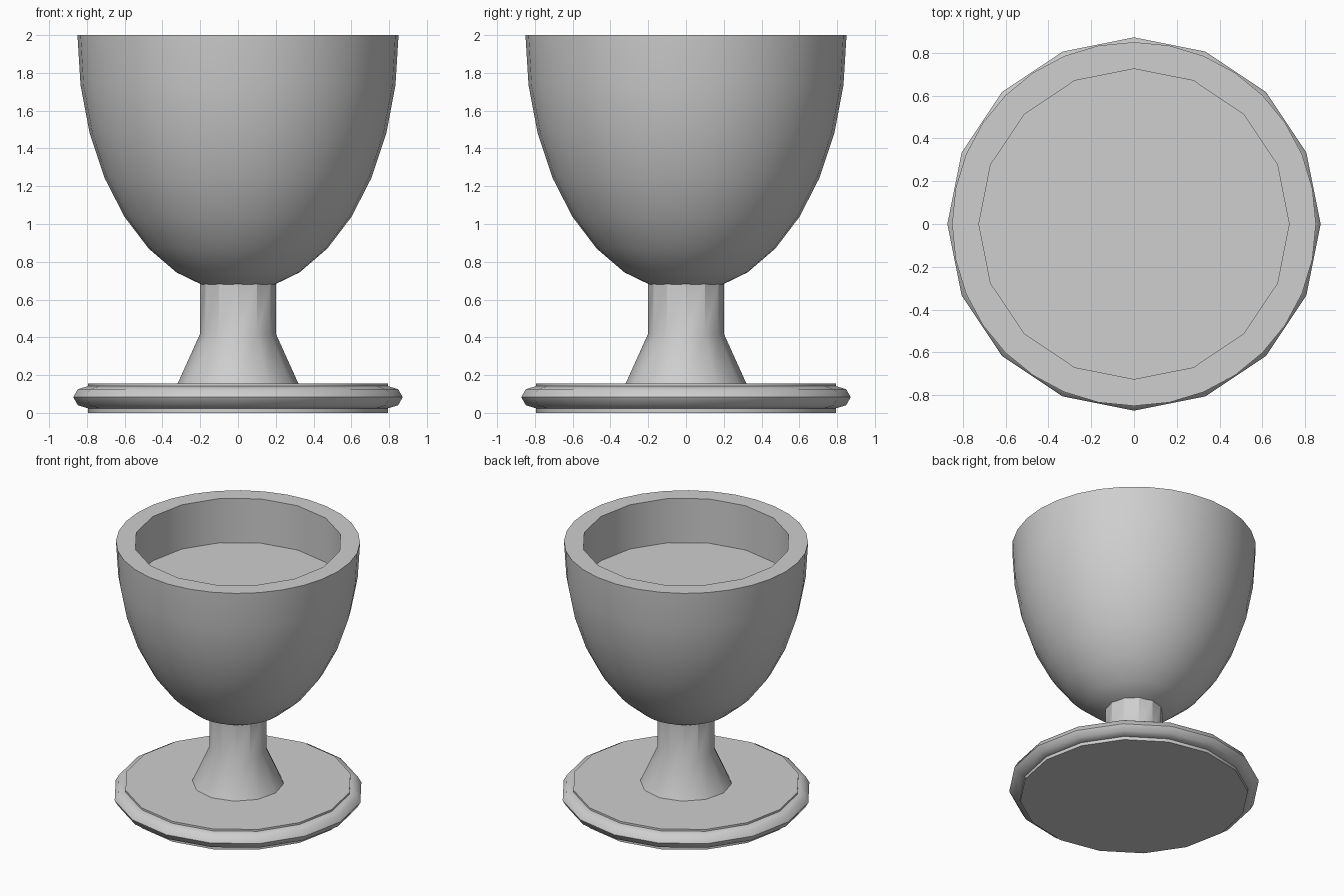
import bpy, bmesh
from math import sin, cos, pi, radians

cube = bpy.data.objects.get("Cube")
if cube:
    bpy.data.objects.remove(cube, do_unlink=True)

grey = bpy.data.materials.new("plain grey")
grey.use_nodes = True
grey.diffuse_color = (0.62, 0.62, 0.62, 1)
grey.node_tree.nodes["Principled BSDF"].inputs["Base Color"].default_value = (0.62, 0.62, 0.62, 1)


def spin(bm, profile, sides, closed=False):
    """Turn a list of (radius, height) points around z; returns the rings of vertices."""
    rings = [[bm.verts.new((r * cos(2 * pi * i / sides), r * sin(2 * pi * i / sides), z))
              for i in range(sides)] for r, z in profile]
    pairs = list(zip(rings, rings[1:]))
    if closed:
        pairs.append((rings[-1], rings[0]))
    for low, high in pairs:
        for i in range(sides):
            j = (i + 1) % sides
            bm.faces.new((low[i], low[j], high[j], high[i]))
    return rings


def finish(bm, name, angle=30):
    bmesh.ops.recalc_face_normals(bm, faces=bm.faces)
    mesh = bpy.data.meshes.new(name)
    bm.to_mesh(mesh)
    bm.free()
    mesh.materials.append(grey)
    obj = bpy.data.objects.new(name, mesh)
    bpy.context.collection.objects.link(obj)
    bpy.ops.object.select_all(action='DESELECT')
    obj.select_set(True)
    bpy.context.view_layer.objects.active = obj
    bpy.ops.object.shade_smooth_by_angle(angle=radians(angle))


def turned_solid(name, profile, sides, angle=30):
    bm = bmesh.new()
    rings = spin(bm, profile, sides)
    bm.faces.new(rings[0])
    bm.faces.new(rings[-1])
    finish(bm, name, angle)


# Foot: flat disc with a squashed rounded rim
turned_solid("foot_disc", [(0.795, 0), (0.795, 0.156)], 16)
bm = bmesh.new()
spin(bm, [(0.79 + 0.082 * cos(k * pi / 4), 0.083 + 0.06 * sin(k * pi / 4))
          for k in range(8)], 16, closed=True)
finish(bm, "foot_rim", 48)

# Stem: faceted neck flaring toward the foot
turned_solid("stem", [(0.32, 0.155), (0.2, 0.42), (0.2, 0.7)], 12, 29)

# Bowl: half ellipsoid, flat lip and a shallow well
bm = bmesh.new()
outside = [(0.85 * cos(k * pi / 16), 2 - 1.36 * sin(k * pi / 16)) for k in range(7, -1, -1)]
rings = spin(bm, outside + [(0.725, 2), (0.725, 1.66)], 32)
bm.faces.new(rings[0])
bm.faces.new(rings[-1])
# The well has half as many sides: put every other vertex on the chord
for ring in rings[-2:]:
    for i in range(1, 32, 2):
        ring[i].co = (ring[i - 1].co + ring[(i + 1) % 32].co) / 2
finish(bm, "bowl")
